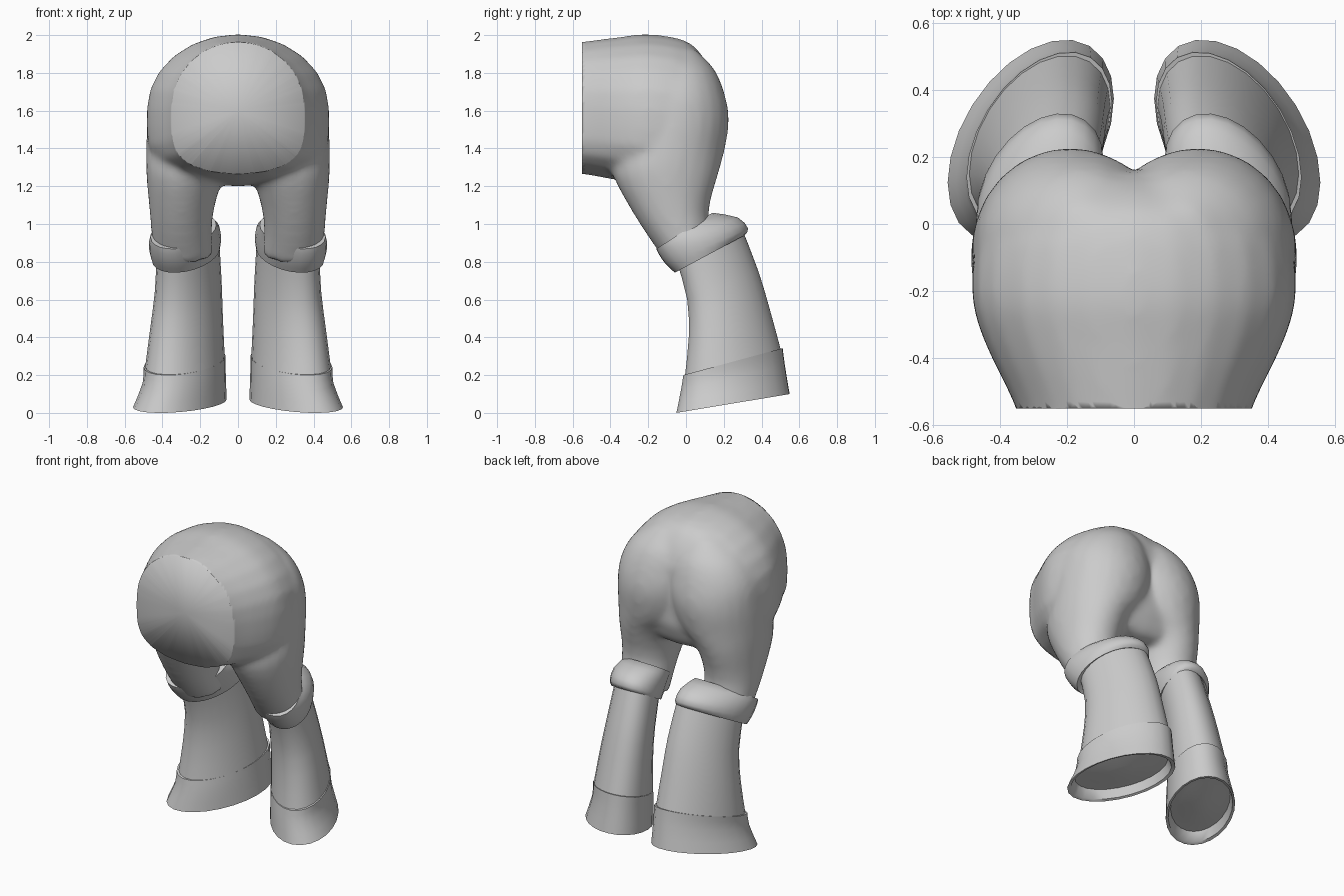
import bpy, bmesh, math
from mathutils import Vector

if "Cube" in bpy.data.objects:
    bpy.data.objects.remove(bpy.data.objects["Cube"])

grey = bpy.data.materials.new("plain grey")
grey.diffuse_color = (0.6, 0.6, 0.6, 1)
grey.use_nodes = True
grey.node_tree.nodes["Principled BSDF"].inputs["Base Color"].default_value = grey.diffuse_color
SIDES = 24


def smooth_steps(rows, sub):
    """Pass a smooth curve through the section parameters, sub steps per span."""
    out = []
    for i in range(len(rows) - 1):
        quad = [rows[max(i - 1, 0)], rows[i], rows[i + 1], rows[min(i + 2, len(rows) - 1)]]
        for k in range(sub):
            t = k / sub
            out.append([b + 0.5 * t * (c - a + t * (2 * a - 5 * b + 4 * c - d
                                                    + t * (3 * (b - c) + d - a)))
                        for a, b, c, d in zip(*quad)])
    return out + [rows[-1]]


def upright(y, hw, top, bottom):
    """Egg-shaped cross-section of the trunk at depth y, fuller below the middle."""
    pts = []
    for i in range(SIDES):
        t = 2 * math.pi * i / SIDES
        s = math.sin(t)
        full = 1 + 0.55 * min(s, 0) ** 2
        pts.append(Vector((hw * math.cos(t) * full, y, (top + bottom) / 2 + (top - bottom) / 2 * s)))
    return pts


def slant(fy, fz, by, bz, x0, x1, twist=0.0):
    """Oval ring from a front point to a back point, between inner x0 and outer x1."""
    pts = []
    for i in range(SIDES):
        t = 2 * math.pi * i / SIDES
        s = 0.5 + 0.5 * math.sin(t - twist)
        pts.append(Vector(((x0 + x1) / 2 + (x1 - x0) / 2 * math.cos(t),
                           fy + (by - fy) * s, fz + (bz - fz) * s)))
    return pts


def shrink(ring, scale, lift=0.0):
    """Copy a ring, scaled about its middle and raised."""
    mid = sum(ring, Vector()) / len(ring)
    return [mid + (p - mid) * scale + Vector((0, 0, lift)) for p in ring]


def mirrored(rings):
    return [[Vector((-p.x, p.y, p.z)) for p in r] for r in rings]


def loft(bm, rings):
    """Skin closed rings and cap both ends."""
    loops = [[bm.verts.new(p) for p in r] for r in rings]
    for a, b in zip(loops, loops[1:]):
        for i in range(SIDES):
            j = (i + 1) % SIDES
            bm.faces.new((a[i], a[j], b[j], b[i]))
    bm.faces.new(loops[0][::-1])
    bm.faces.new(loops[-1])


def finish(bm, name, angle):
    bmesh.ops.recalc_face_normals(bm, faces=bm.faces[:])
    me = bpy.data.meshes.new(name)
    bm.to_mesh(me)
    bm.free()
    ob = bpy.data.objects.new(name, me)
    bpy.context.collection.objects.link(ob)
    me.materials.append(grey)
    bpy.ops.object.select_all(action='DESELECT')
    ob.select_set(True)
    bpy.context.view_layer.objects.active = ob
    bpy.ops.object.shade_smooth_by_angle(angle=math.radians(angle))
    return ob


# Hips: trunk and two thighs, fused into one skin
trunk = [(-0.66, .33, 1.95, 1.27), (-0.55, .35, 1.965, 1.265), (-0.35, .445, 1.99, 1.23),
         (-0.2, .482, 2.005, 1.21), (0, .45, 1.97, 1.20), (0.1, .32, 1.87, 1.23),
         (0.155, .14, 1.74, 1.36)]
thigh = [(-.15, 1.94, .05, 1.925, .05, .22), (-.25, 1.83, .15, 1.82, -.06, .37),
         (-.33, 1.7, .205, 1.69, -.1, .455), (-.37, 1.55, .228, 1.55, -.1, .48),
         (-.39, 1.38, .205, 1.39, -.05, .487), (-.385, 1.25, .17, 1.26, .07, .485),
         (-.245, 1.0, .12, 1.06, .135, .465), (-.1, .79, .15, .88, .13, .45)]
bm = bmesh.new()
loft(bm, [upright(*r) for r in smooth_steps(trunk, 3)])
bodies = [slant(*r) for r in smooth_steps(thigh, 3)]
loft(bm, bodies)
loft(bm, mirrored(bodies))
hips = finish(bm, "hips_and_thighs", 180)
mod = hips.modifiers.new("fuse", 'REMESH')
mod.mode = 'VOXEL'
mod.voxel_size = 0.02
bpy.ops.object.modifier_apply(modifier=mod.name)
mod = hips.modifiers.new("soften", 'SMOOTH')
mod.factor = 0.5
mod.iterations = 10
bpy.ops.object.modifier_apply(modifier=mod.name)

# Flat cut at the waist
bm = bmesh.new()
bm.from_mesh(hips.data)
cut = bmesh.ops.bisect_plane(bm, geom=bm.verts[:] + bm.edges[:] + bm.faces[:],
                             plane_co=(0, -0.55, 0), plane_no=(0, -1, 0), clear_outer=True)
rim = [e for e in cut["geom_cut"] if isinstance(e, bmesh.types.BMEdge)]
cap = bmesh.ops.holes_fill(bm, edges=rim, sides=0)["faces"]
bmesh.ops.poke(bm, faces=cap)
bmesh.ops.recalc_face_normals(bm, faces=bm.faces[:])
bm.to_mesh(hips.data)
bm.free()
bpy.ops.object.shade_smooth_by_angle(angle=math.pi)


def boot_part(name, rows, sub, twist, before=(), after=()):
    """Left and right boot piece; before/after add shrunken end rings."""
    rings = [slant(*r, twist) for r in smooth_steps(rows, sub)]
    rings = ([shrink(rings[0], *e) for e in before] + rings
             + [shrink(rings[-1], *e) for e in after])
    for side, shape in (("right", rings), ("left", mirrored(rings))):
        bm = bmesh.new()
        loft(bm, shape)
        finish(bm, f"{side}_{name}", 50)


# Rolled cuff at the knee
cuff = [(-.158, .868, .14, 1.06, .115, .463), (-.145, .84, .275, 1.035, .095, .472),
        (-.11, .79, .33, .975, .09, .468), (-.06, .742, .31, .94, .095, .455)]
boot_part("boot_cuff", cuff, 2, .35, [(.7, -.01), (.9, 0)], [(.85, .02)])

# Shaft of the boot
shaft = [(-.05, .8, .30, .97, .10, .43), (.005, .6, .385, .75, .087, .44),
         (.013, .4, .445, .55, .08, .465), (-.007, .2, .505, .33, .07, .492)]
boot_part("boot_shaft", shaft, 2, .4)

# Flared hoof band, hollowed from below
hoof = [(-.015, .2, .513, .343, .065, .5), (-.028, .12, .525, .25, .065, .505),
        (-.052, .0, .55, .1, .06, .556)]
boot_part("hoof_band", hoof, 2, .43, [(.9, 0)],
          [(.93, .005), (.86, .06), (.6, .055), (.25, .04)])
